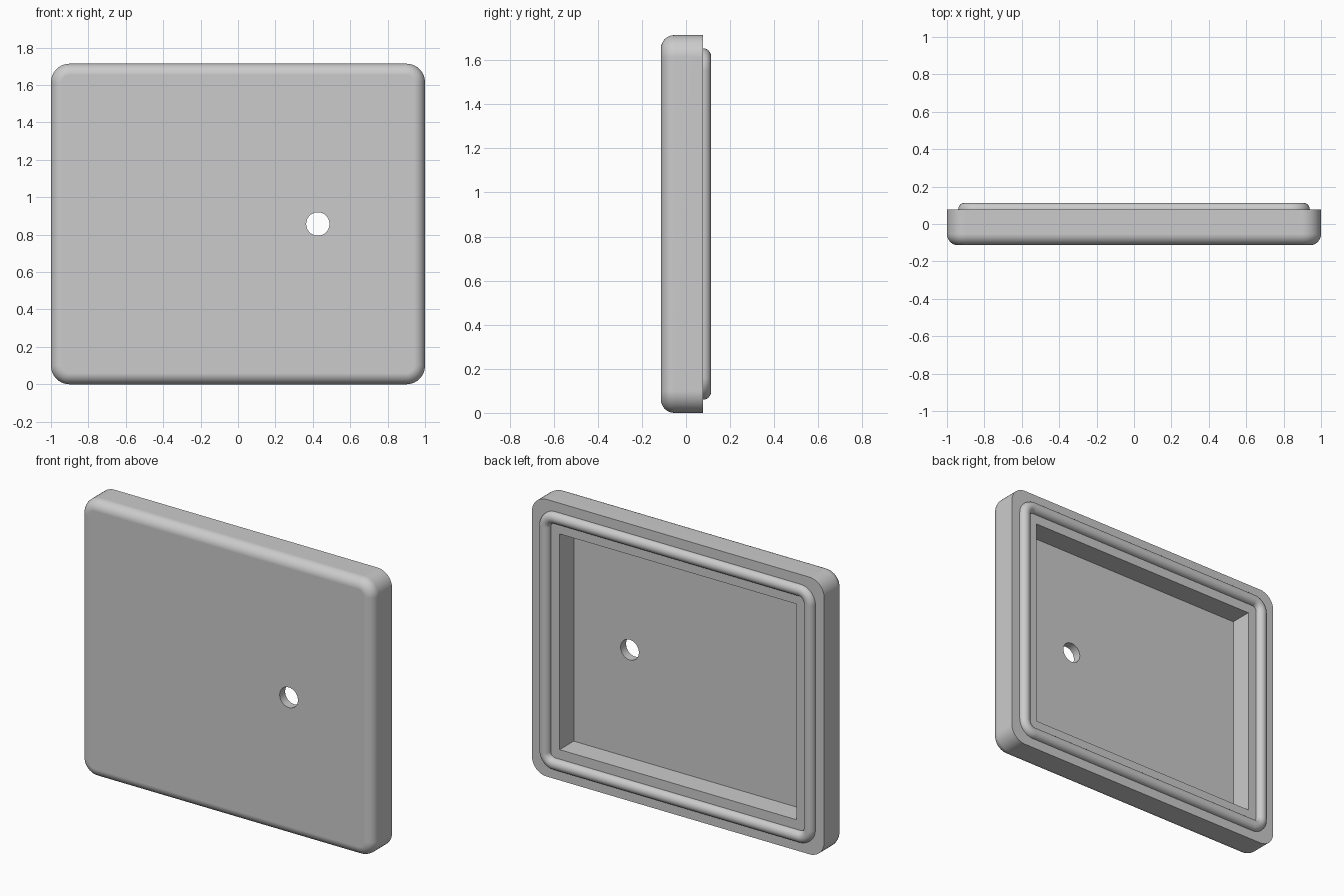
import bpy
import bmesh
from math import sin, cos, pi, radians

cube = bpy.data.objects.get("Cube")
if cube:
    bpy.data.objects.remove(cube, do_unlink=True)

HALF_W, HALF_H = 1.0, 0.857
FRONT, RIM, BACK = -0.1135, 0.078, 0.1135
FLOOR = -0.06
WALL = 0.19
CORNER, FILLET = 0.10, 0.06

grey = bpy.data.materials.new("light grey")
grey.use_nodes = True
colour = (0.6, 0.6, 0.6, 1)
grey.diffuse_color = colour
grey.node_tree.nodes["Principled BSDF"].inputs["Base Color"].default_value = colour


def rounded_rect(inset, radius, y, steps=10):
    """Points of a rounded rectangle facing the front, at depth y."""
    cx, cz = HALF_W - inset - radius, HALF_H - inset - radius
    points = []
    for quarter, (sx, sz) in enumerate([(1, 1), (-1, 1), (-1, -1), (1, -1)]):
        for i in range(steps + 1):
            a = (quarter + i / steps) * pi / 2
            points.append((sx * cx + radius * cos(a), y,
                           HALF_H + sz * cz + radius * sin(a)))
    return points


def loft(name, loops, closed=False):
    """Skin a list of loops, either capped at the ends or joined in a ring."""
    bm = bmesh.new()
    rings = [[bm.verts.new(p) for p in loop] for loop in loops]
    pairs = list(zip(rings, rings[1:]))
    if closed:
        pairs.append((rings[-1], rings[0]))
    else:
        bm.faces.new(rings[0])
        bm.faces.new(rings[-1])
    for a, b in pairs:
        for i in range(len(a)):
            j = (i + 1) % len(a)
            bm.faces.new((a[i], a[j], b[j], b[i]))
    bmesh.ops.recalc_face_normals(bm, faces=bm.faces)
    mesh = bpy.data.meshes.new(name)
    bm.to_mesh(mesh)
    bm.free()
    mesh.materials.append(grey)
    obj = bpy.data.objects.new(name, mesh)
    bpy.context.collection.objects.link(obj)
    return obj


def select(obj):
    bpy.ops.object.select_all(action='DESELECT')
    obj.select_set(True)
    bpy.context.view_layer.objects.active = obj


def cut(obj, cutter):
    """Subtract the cutter, then discard it."""
    cutter.hide_render = True
    cutter.data.materials.append(grey)
    select(obj)
    mod = obj.modifiers.new("cut", 'BOOLEAN')
    mod.operation, mod.solver, mod.object = 'DIFFERENCE', 'EXACT', cutter
    bpy.ops.object.modifier_apply(modifier=mod.name)
    bpy.data.objects.remove(cutter, do_unlink=True)


def smooth(obj):
    select(obj)
    bpy.ops.object.shade_smooth_by_angle(angle=radians(35))
    mod = obj.modifiers.new("even shading", 'WEIGHTED_NORMAL')
    mod.keep_sharp = True


# Lid: square at the back rim, rounded over at the front
loops = [rounded_rect(0, CORNER, RIM)]
for i in range(9):
    a = i / 8 * pi / 2
    inset = FILLET * (1 - cos(a))
    loops.append(rounded_rect(inset, CORNER - inset, FRONT + FILLET * (1 - sin(a))))
lid = loft("lid", loops)

# Square-cornered cavity open at the back
bpy.ops.mesh.primitive_cube_add(size=1, location=(0, FLOOR + 0.25, HALF_H))
cavity = bpy.context.object
cavity.name = "cavity_cutter"
cavity.scale = (2 * (HALF_W - WALL), 0.5, 2 * (HALF_H - WALL))
cut(lid, cavity)

# Round hole through the panel
bpy.ops.mesh.primitive_cylinder_add(vertices=48, radius=0.0625, depth=0.4,
                                    location=(0.427, FRONT, HALF_H),
                                    rotation=(pi / 2, 0, 0))
bpy.context.object.name = "hole_cutter"
cut(lid, bpy.context.object)
smooth(lid)

# Half-round sealing ridge on the back rim
r = BACK - RIM
middle, mid_radius = 0.06 + r, CORNER - r
profile = [(-r, RIM - 0.01)]
profile += [(-r * cos(i / 12 * pi), RIM + r * sin(i / 12 * pi)) for i in range(13)]
profile += [(r, RIM - 0.01)]
ridge = loft("sealing_ridge",
             [rounded_rect(middle + d, mid_radius - d, y) for d, y in profile],
             closed=True)
smooth(ridge)
